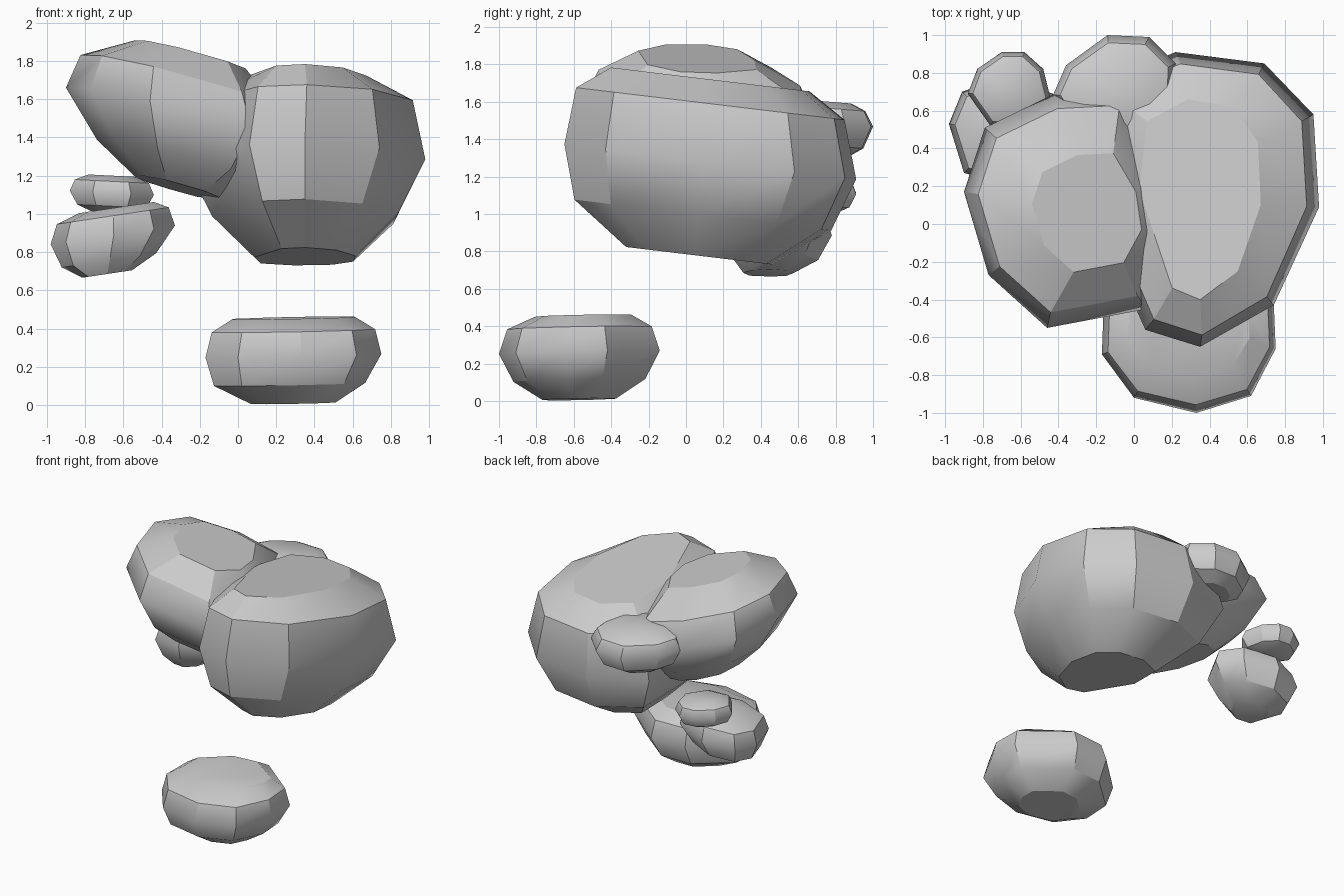
import bpy, bmesh, math


def rock(name, outline, levels, slope=(0, 0)):
    """Faceted boulder: stacked scaled copies of its plan outline.
    levels: (z, scale x, scale y, shift x, shift y); slope tilts the layers."""
    xs, ys = zip(*outline)
    cx, cy = (min(xs) + max(xs)) / 2, (min(ys) + max(ys)) / 2
    bm = bmesh.new()
    rings = []
    for z, sx, sy, dx, dy in levels:
        ring = []
        for x, y in outline:
            px, py = cx + (x - cx) * sx + dx, cy + (y - cy) * sy + dy
            pz = z + slope[0] * (px - cx) + slope[1] * (py - cy)
            ring.append(bm.verts.new((px, py, pz)))
        rings.append(ring)
    n = len(outline)
    for a, b in zip(rings, rings[1:]):
        for i in range(n):
            j = (i + 1) % n
            bm.faces.new((a[i], a[j], b[j], b[i]))
    bm.faces.new(rings[0][::-1])
    bm.faces.new(rings[-1])
    bmesh.ops.recalc_face_normals(bm, faces=bm.faces)
    # smooth shading, crisp at the facet borders, soft around the belly
    belly = set(rings[2])
    for f in bm.faces:
        f.smooth = True
    for e in bm.edges:
        e.smooth = set(e.verts) <= belly or e.calc_face_angle() < math.radians(28)
    me = bpy.data.meshes.new(name)
    bm.to_mesh(me)
    bm.free()
    ob = bpy.data.objects.new(name, me)
    bpy.context.collection.objects.link(ob)
    return ob


# Largest boulder, on the right
rock("large_right_rock",
     [(0.06, -0.56), (0.35, -0.65), (0.74, -0.43), (0.98, 0.09), (0.95, 0.58),
      (0.69, 0.85), (0.22, 0.91), (-0.2, 0.74), (-0.28, 0.2)],
     [(0.77, 0.42, 0.50, 0, -0.06), (0.99, 0.77, 0.88, 0, -0.04),
      (1.28, 1, 1, 0, 0), (1.59, 0.88, 0.92, 0.01, 0), (1.72, 0.51, 0.68, 0, 0)],
     (0, -0.12))

# Tilted boulder, on the left
rock("large_left_rock",
     [(-0.9, 0.17), (-0.77, -0.27), (-0.46, -0.55), (0.07, -0.45), (0.26, -0.1),
      (0.2, 0.3), (-0.04, 0.71), (-0.42, 0.69), (-0.79, 0.51)],
     [(1.14, 0.38, 0.5, 0, 0), (1.28, 0.72, 0.8, 0, 0),
      (1.51, 1, 1, 0, 0), (1.70, 0.87, 0.87, 0, 0), (1.85, 0.5, 0.5, 0.07, -0.02)],
     (-0.27, -0.07))

# Low boulder on the ground, at the front
rock("ground_rock",
     [(-0.17, -0.69), (0.0, -0.92), (0.33, -1.0), (0.62, -0.91), (0.75, -0.66),
      (0.74, -0.42), (0.4, -0.14), (0.12, -0.16), (-0.16, -0.42)],
     [(0, 0.48, 0.46, 0, 0), (0.1, 0.86, 0.82, -0.02, 0),
      (0.25, 1, 1, 0, 0), (0.38, 0.93, 0.9, 0, 0), (0.445, 0.7, 0.6, 0, 0.02)],
     (0.02, 0.02))
bpy.data.objects["ground_rock"].location.z = 0.01

# Medium rock tucked in behind the two large ones
rock("back_rock",
     [(-0.43, 0.68), (-0.3, 0.48), (0.0, 0.42), (0.21, 0.58), (0.22, 0.85),
      (0.08, 0.99), (-0.14, 1.0), (-0.36, 0.84)],
     [(1.31, 0.5, 0.5, 0, 0), (1.37, 0.82, 0.82, 0, 0),
      (1.49, 1, 1, 0, 0), (1.57, 0.88, 0.86, 0, 0), (1.605, 0.6, 0.6, 0, 0)],
     (0, -0.08))

# Two small rocks at the back left
rock("small_left_rock",
     [(-0.98, 0.53), (-0.9, 0.27), (-0.65, 0.2), (-0.44, 0.28), (-0.33, 0.5),
      (-0.43, 0.69), (-0.68, 0.78), (-0.91, 0.7)],
     [(0.69, 0.4, 0.46, -0.03, -0.05), (0.76, 0.76, 0.78, -0.02, -0.01),
      (0.89, 1, 1, 0, 0), (0.99, 0.9, 0.88, 0, 0), (1.03, 0.6, 0.58, 0.02, 0)],
     (0.15, 0))
rock("tiny_left_rock",
     [(-0.88, 0.69), (-0.76, 0.52), (-0.56, 0.51), (-0.44, 0.66), (-0.48, 0.82),
      (-0.58, 0.91), (-0.7, 0.91), (-0.83, 0.82)],
     [(1.01, 0.5, 0.5, 0, 0), (1.04, 0.82, 0.82, 0, 0),
      (1.11, 1, 1, 0, 0), (1.17, 0.88, 0.88, 0, 0), (1.2, 0.55, 0.55, 0, 0)],
     (-0.05, 0))
